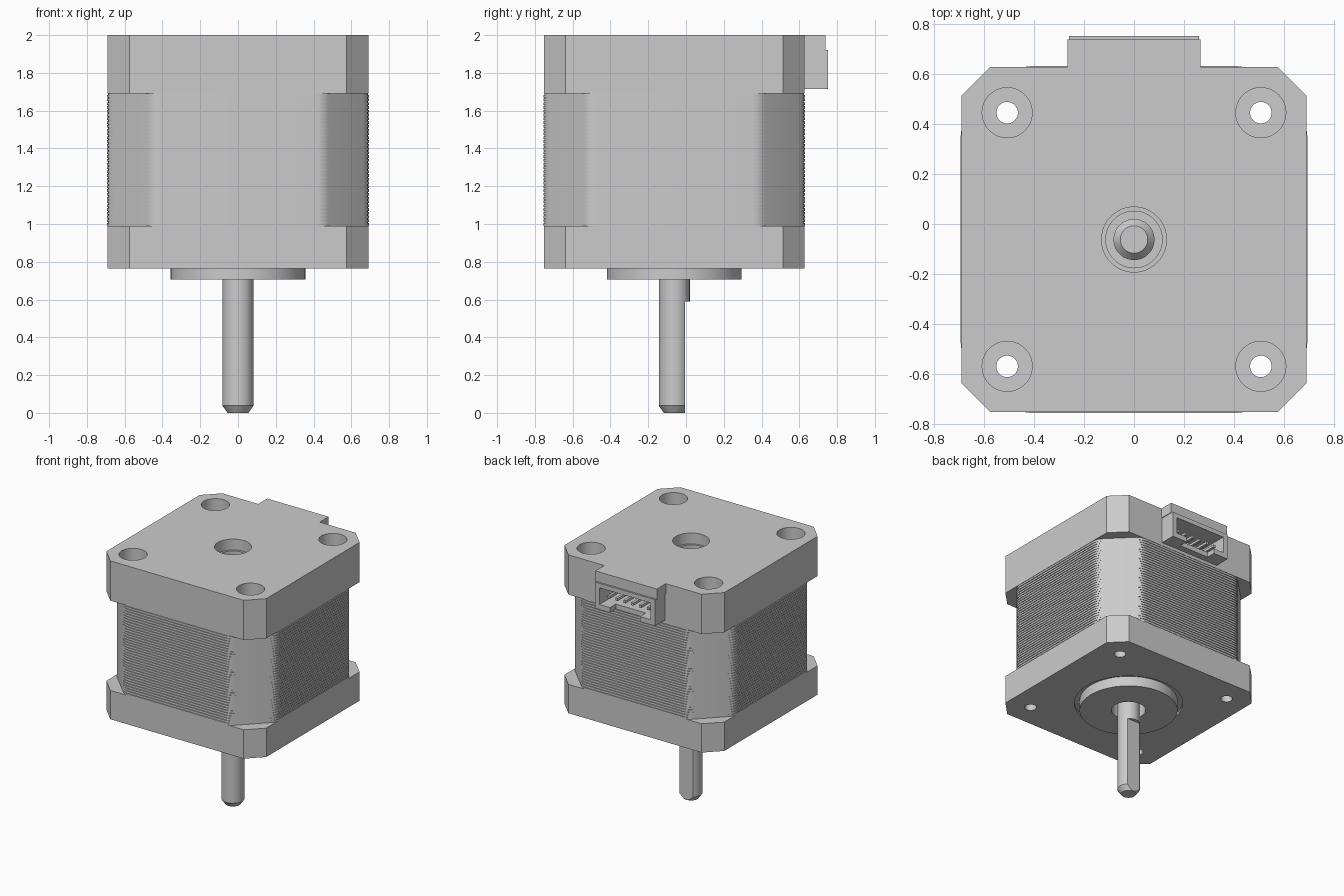
import bpy
import math
from mathutils import Vector

if "Cube" in bpy.data.objects:
    bpy.data.objects.remove(bpy.data.objects["Cube"], do_unlink=True)

CY = -0.062          # motor axis offset in y
BOTTOM, LOW, HIGH, TOP = 0.765, 0.99, 1.69, 2.0

grey = bpy.data.materials.new("plain grey")
grey.use_nodes = True
grey.diffuse_color = (0.6, 0.6, 0.6, 1)
grey.node_tree.nodes["Principled BSDF"].inputs["Base Color"].default_value = (0.6, 0.6, 0.6, 1)


def loft(name, rings):
    """Skin a stack of equal-length rings and close both ends."""
    n = len(rings[0])
    faces = [tuple(reversed(range(n)))]
    for r in range(len(rings) - 1):
        a = r * n
        for i in range(n):
            j = (i + 1) % n
            faces.append((a + i, a + j, a + n + j, a + n + i))
    faces.append(tuple(range((len(rings) - 1) * n, len(rings) * n)))
    mesh = bpy.data.meshes.new(name)
    mesh.from_pydata([p for ring in rings for p in ring], [], faces)
    mesh.materials.append(grey)
    obj = bpy.data.objects.new(name, mesh)
    bpy.context.collection.objects.link(obj)
    return obj


def turned(name, profile, x=0.0, y=CY, sides=48):
    """Round part from (radius, z) pairs, bottom to top."""
    angles = [math.tau * i / sides for i in range(sides)]
    return loft(name, [[(x + r * math.cos(a), y + r * math.sin(a), z) for a in angles]
                       for r, z in profile])


def box(name, x0, x1, y0, y1, z0, z1):
    corners = [(x0, y0), (x1, y0), (x1, y1), (x0, y1)]
    return loft(name, [[(x, y, z) for x, y in corners] for z in (z0, z1)])


def outline(half, diag, blend=0.0, steps=4):
    """Square with cut corners where |x| + |y| = diag; blend softens each vertex."""
    k = diag - half
    pts = [Vector(p) for p in ((half, -k), (half, k), (k, half), (-k, half),
                               (-half, k), (-half, -k), (-k, -half), (k, -half))]
    if not blend:
        return pts
    soft = []
    for i, p in enumerate(pts):
        a = p + (pts[i - 1] - p).normalized() * blend
        b = p + (pts[(i + 1) % 8] - p).normalized() * blend
        for s in range(steps + 1):
            t = s / steps
            soft.append(a * (1 - t) ** 2 + p * 2 * t * (1 - t) + b * t * t)
    return soft


def at_height(points, z):
    return [(p.x, p.y + CY, z) for p in points]


def combine(obj, tool, operation="DIFFERENCE"):
    mod = obj.modifiers.new("shape", "BOOLEAN")
    mod.operation = operation
    mod.solver = "EXACT"
    mod.object = tool
    bpy.context.view_layer.objects.active = obj
    bpy.ops.object.modifier_apply(modifier=mod.name)


def cut(objs, tool):
    for obj in objs:
        combine(obj, tool)
    bpy.data.objects.remove(tool, do_unlink=True)


# End caps
cap_shape = outline(0.69, 1.265)
lower_cap = loft("lower_cap", [at_height(cap_shape, z) for z in (BOTTOM, LOW)])
upper_cap = loft("upper_cap", [at_height(cap_shape, z) for z in (HIGH, TOP)])

# Laminated core: thin plates standing out from the flat sides
plate = outline(0.693, 1.144, 0.04)
groove = outline(0.687, 1.144, 0.04)
layers = 35
pitch = (HIGH - LOW) / layers
rings = []
for i in range(layers):
    z = LOW + i * pitch
    rings += [at_height(plate, z), at_height(plate, z + pitch * 0.7),
              at_height(groove, z + pitch * 0.7), at_height(groove, z + pitch)]
core = loft("laminated_core", rings)

# Connector hood flush with the upper cap
hood = box("hood", -0.265, 0.265, 0.55, 0.738, 1.92, TOP)
combine(upper_cap, hood, "UNION")
bpy.data.objects.remove(hood, do_unlink=True)

# Connector housing with socket and floor notch
housing = box("connector_housing", -0.26, 0.26, 0.45, 0.752, 1.715, 1.92)
cut([housing, upper_cap], box("socket", -0.22, 0.22, 0.52, 0.9, 1.755, 1.885))
cut([housing], box("floor_notch", -0.13, 0.13, 0.68, 0.9, 1.6, 1.8))
for i in range(6):
    x = (i - 2.5) * 0.068
    box("connector_pin", x - 0.01, x + 0.01, 0.5, 0.71, 1.80, 1.82)

# Corner screw holes with counterbores in the upper cap
for sx in (-1, 1):
    for sy in (-1, 1):
        x, y = sx * 0.507, CY + sy * 0.507
        cut([upper_cap, core, lower_cap],
            turned("screw_hole", [(0.043, 0.6), (0.043, 2.2)], x, y, 32))
        cut([upper_cap], turned("counterbore", [(0.1, 1.76), (0.1, 2.2)], x, y))

# Stepped rear bearing pocket
cut([upper_cap], turned("pocket", [(0.13, 1.915), (0.13, 2.2)]))
cut([upper_cap], turned("bearing", [(0.113, 1.85), (0.113, 2.1)]))

# Front pilot boss in a shallow ring recess, with central bore
boss = turned("pilot_boss", [(0.357, 0.705), (0.357, 0.8)], sides=96)
cut([lower_cap], turned("recess", [(0.395, 0.6), (0.395, 0.785)], sides=96))
cut([lower_cap, boss], turned("bore", [(0.125, 0.6), (0.125, 0.85)]))

# Shaft with chamfered ends and a flat on the rear side
shaft = turned("shaft", [(0.055, 0), (0.082, 0.038), (0.082, 1.88), (0.055, 1.91)])
cut([shaft], box("shaft_flat", -0.2, 0.2, -0.005, 0.3, -0.2, 0.59))

# Smooth round surfaces, keep edges crisp
bpy.ops.object.select_all(action="DESELECT")
for obj in (lower_cap, upper_cap, core, boss, shaft):
    obj.select_set(True)
bpy.context.view_layer.objects.active = shaft
bpy.ops.object.shade_smooth_by_angle(angle=math.radians(25))
